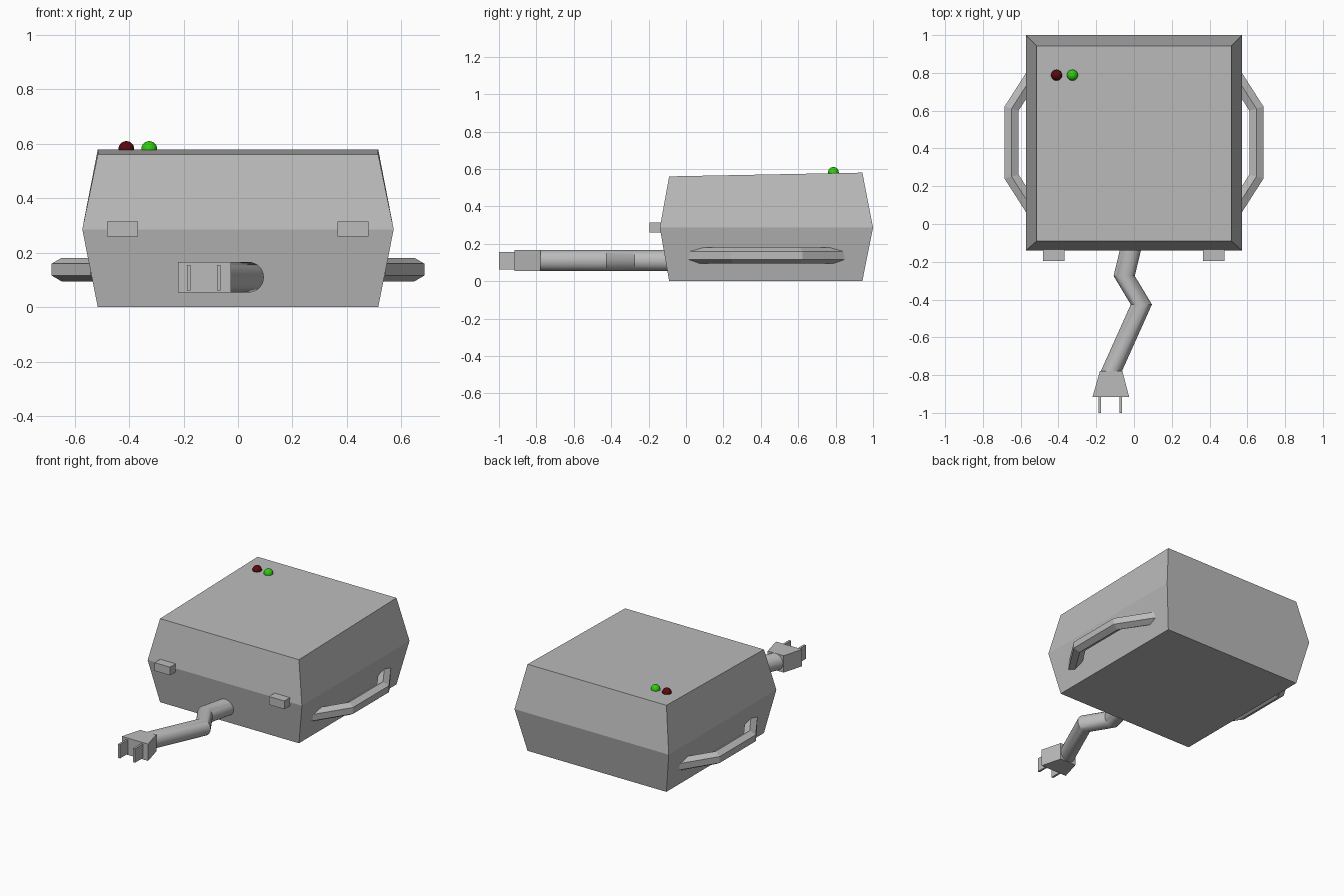
import bpy, bmesh, math
from mathutils import Vector

if "Cube" in bpy.data.objects:
    bpy.data.objects.remove(bpy.data.objects["Cube"])


def material(name, rgb):
    m = bpy.data.materials.new(name)
    m.diffuse_color = (*rgb, 1)
    m.use_nodes = True
    m.node_tree.nodes["Principled BSDF"].inputs["Base Color"].default_value = m.diffuse_color
    return m


GREY = material("grey plastic", (0.5, 0.5, 0.5))
RED = material("dark red", (0.1, 0.003, 0.005))
GREEN = material("bright green", (0.03, 0.6, 0.006))


def loft(name, rings, mat=GREY, smooth=False):
    """Skin a chain of equal-length point rings and cap both ends."""
    bm = bmesh.new()
    loops = [[bm.verts.new(p) for p in ring] for ring in rings]
    n = len(loops[0])
    for a, b in zip(loops, loops[1:]):
        for i in range(n):
            j = (i + 1) % n
            bm.faces.new((a[i], a[j], b[j], b[i]))
    bm.faces.new(loops[0])
    bm.faces.new(loops[-1])
    bmesh.ops.recalc_face_normals(bm, faces=bm.faces)
    mesh = bpy.data.meshes.new(name)
    bm.to_mesh(mesh)
    bm.free()
    mesh.materials.append(mat)
    ob = bpy.data.objects.new(name, mesh)
    bpy.context.collection.objects.link(ob)
    if smooth:
        bpy.ops.object.select_all(action='DESELECT')
        ob.select_set(True)
        bpy.context.view_layer.objects.active = ob
        bpy.ops.object.shade_smooth_by_angle(angle=math.radians(30))
    return ob


def rect_z(hx, y0, y1, z0, z1):
    """Level rectangle whose height runs from z0 at the front to z1 at the back."""
    return [(-hx, y0, z0), (hx, y0, z0), (hx, y1, z1), (-hx, y1, z1)]


def rect_y(x0, x1, z0, z1, y):
    """Upright rectangle facing the front."""
    return [(x0, y, z0), (x1, y, z0), (x1, y, z1), (x0, y, z1)]


# Case: tapered base and sloping lid
seam = rect_z(0.572, -0.14, 1.0, 0.286, 0.286)
loft("case_base", [rect_z(0.515, -0.09, 0.943, 0, 0), seam])
loft("case_lid", [seam, rect_z(0.515, -0.09, 0.943, 0.56, 0.58)])

# Front latches
for side, x in (("left", -0.425), ("right", 0.423)):
    loft(side + "_latch", [rect_y(x - 0.057, x + 0.057, 0.259, 0.314, y)
                           for y in (-0.195, -0.12)])

# Side handles: hexagonal bar mitred at its bends
R, HZ = 0.043, 0.138
path = [Vector(p) for p in ((0.51, 0.035), (0.648, 0.251), (0.648, 0.611), (0.51, 0.827))]
for side, s in (("left", -1), ("right", 1)):
    rings = []
    for i, p in enumerate(path):
        dirs = [(b - a).normalized() for a, b in zip(path, path[1:])][max(i - 1, 0):i + 1]
        tangent = sum(dirs, Vector((0, 0))).normalized()
        normal = Vector((tangent.y, -tangent.x)) / tangent.dot(dirs[0])
        ring = []
        for k in range(6):
            a = math.radians(60 * k + 30)
            q = p + normal * R * math.cos(a)
            ring.append((s * q.x, q.y, HZ + R * math.sin(a)))
        rings.append(ring)
    loft(side + "_handle", rings)

# Bent power cord
CZ, CR, N = 0.11, 0.056, 32
cord = [(0.0, -0.06), (-0.052, -0.275), (0.039, -0.426), (-0.12, -0.78)]
loft("power_cord", [[(x + CR * math.cos(2 * math.pi * k / N), y,
                      CZ + CR * math.sin(2 * math.pi * k / N)) for k in range(N)]
                    for x, y in cord], smooth=True)

# Plug and prongs
loft("plug", [rect_y(-0.18, -0.062, 0.053, 0.166, -0.777),
              rect_y(-0.22, -0.025, 0.053, 0.166, -0.917)])
for side, x in (("left", -0.181), ("right", -0.071)):
    loft(side + "_prong", [rect_y(x - 0.007, x + 0.007, 0.062, 0.155, y)
                           for y in (-1.0, -0.91)])

# Indicator lamps on the lid
for name, x, mat in (("red_lamp", -0.41, RED), ("green_lamp", -0.326, GREEN)):
    bpy.ops.mesh.primitive_uv_sphere_add(segments=24, ring_count=12, radius=0.029,
                                         location=(x, 0.788, 0.581))
    lamp = bpy.context.object
    lamp.name = name
    lamp.data.materials.append(mat)
    bpy.ops.object.shade_smooth()
